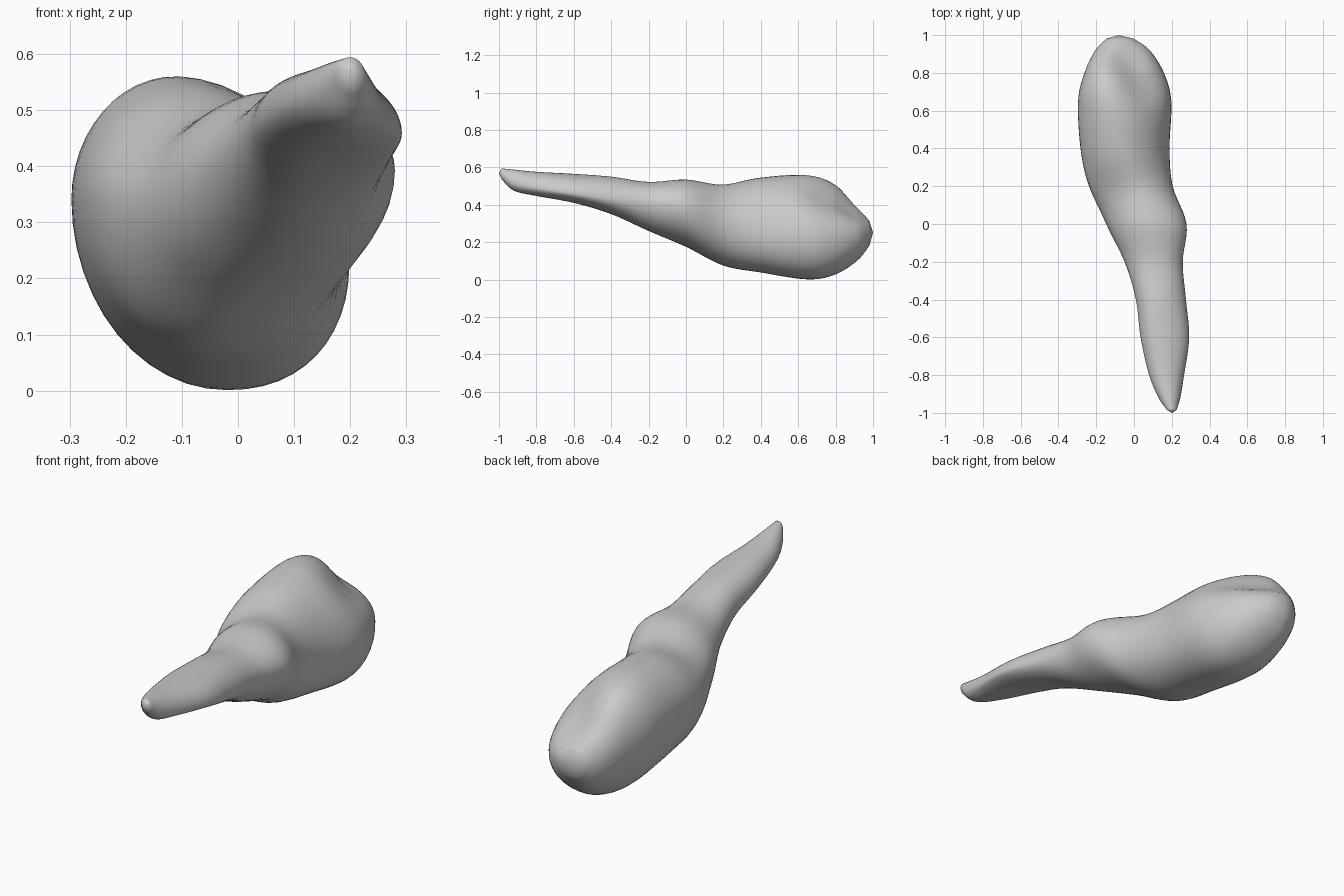
import bpy, bmesh, math
from mathutils import Vector

if "Cube" in bpy.data.objects:
    bpy.data.objects.remove(bpy.data.objects["Cube"])

# Cross-sections along the length:
# y, x left, x right, z bottom, z top, x of top, x of bottom, z of left, z of right
SECTIONS = [
    (-0.985, .175, .225, .535, .594, .200, .205, .570, .565),
    (-0.92, .130, .245, .475, .588, .185, .195, .535, .520),
    (-0.80, .080, .265, .447, .576, .160, .180, .510, .490),
    (-0.60, .035, .292, .410, .565, .130, .150, .480, .460),
    (-0.40, .010, .275, .350, .550, .120, .120, .450, .430),
    (-0.20, -.050, .258, .260, .522, .110, .090, .400, .410),
    (0.00, -.150, .278, .175, .535, .070, .020, .350, .385),
    (0.20, -.240, .205, .075, .513, -.010, -.030, .340, .310),
    (0.40, -.283, .188, .038, .545, -.070, -.020, .340, .245),
    (0.65, -.296, .198, .001, .562, -.110, -.020, .340, .230),
    (0.80, -.262, .160, .028, .515, -.130, -.040, .320, .225),
    (0.92, -.205, .085, .105, .398, -.110, -.070, .270, .240),
    (0.982, -.145, .000, .185, .322, -.085, -.080, .255, .250),
]
STEPS, SIDES = 6, 48


def spline(a, b, c, d, t):
    return 0.5 * (2*b + (c - a)*t + (2*a - 5*b + 4*c - d)*t*t + (3*b - a - 3*c + d)*t**3)


def ring(s):
    # four rounded quarters joined at the left, top, right and bottom extremes;
    # the upper right is flatter and the lower right squarer
    y, xl, xr, zb, zt, xt, xb, zl, zr = s
    pts = []
    for i in range(SIDES):
        a = 2 * math.pi * i / SIDES
        c, n = math.cos(a), math.sin(a)
        xm, zm = (xt if n >= 0 else xb), (zr if c >= 0 else zl)
        e = 1
        if y > 0 and c > 0:
            e = 1 + min(y / .3, 1) * (.10 if n > 0 else -.10)
        c, n = math.copysign(abs(c) ** e, c), math.copysign(abs(n) ** e, n)
        pts.append(Vector((xm + (xr - xm if c >= 0 else xm - xl) * c, y,
                           zm + (zt - zm if n >= 0 else zm - zb) * n)))
    return pts


def dent(p, centre, radius, push):
    return p + Vector(push) * math.exp(-((p - Vector(centre)).length / radius) ** 2)


# Smoothly interpolated sections
rows, last = [], len(SECTIONS) - 1
for k in range(last):
    quad = [SECTIONS[min(max(k + o, 0), last)] for o in (-1, 0, 1, 2)]
    for j in range(STEPS):
        rows.append([spline(*v, j / STEPS) for v in zip(*quad)])
rows.append(list(SECTIONS[-1]))

# Body lofted through the rings, with the hollow at the back end pressed in
bm = bmesh.new()
loops = []
for s in rows:
    loop = []
    for p in ring(s):
        p = dent(p, (.05, .75, .46), .15, (-.02, -.02, -.035))
        p = dent(p, (-.02, .88, .41), .11, (0, -.02, -.025))
        p = dent(p, (-.12, .12, .46), .13, (.015, 0, -.02))
        loop.append(bm.verts.new(p))
    loops.append(loop)
for a, b in zip(loops, loops[1:]):
    for i in range(SIDES):
        j = (i + 1) % SIDES
        bm.faces.new((a[i], a[j], b[j], b[i]))

# Rounded tips
for loop, tip in ((loops[0], (.202, -1, .568)), (loops[-1], (-.082, 1, .252))):
    v = bm.verts.new(tip)
    for i in range(SIDES):
        bm.faces.new((loop[i], loop[(i + 1) % SIDES], v))

bmesh.ops.recalc_face_normals(bm, faces=bm.faces)
for f in bm.faces:
    f.smooth = True
mesh = bpy.data.meshes.new("tapered_body")
bm.to_mesh(mesh)
bm.free()
body = bpy.data.objects.new("tapered_body", mesh)
bpy.context.collection.objects.link(body)
